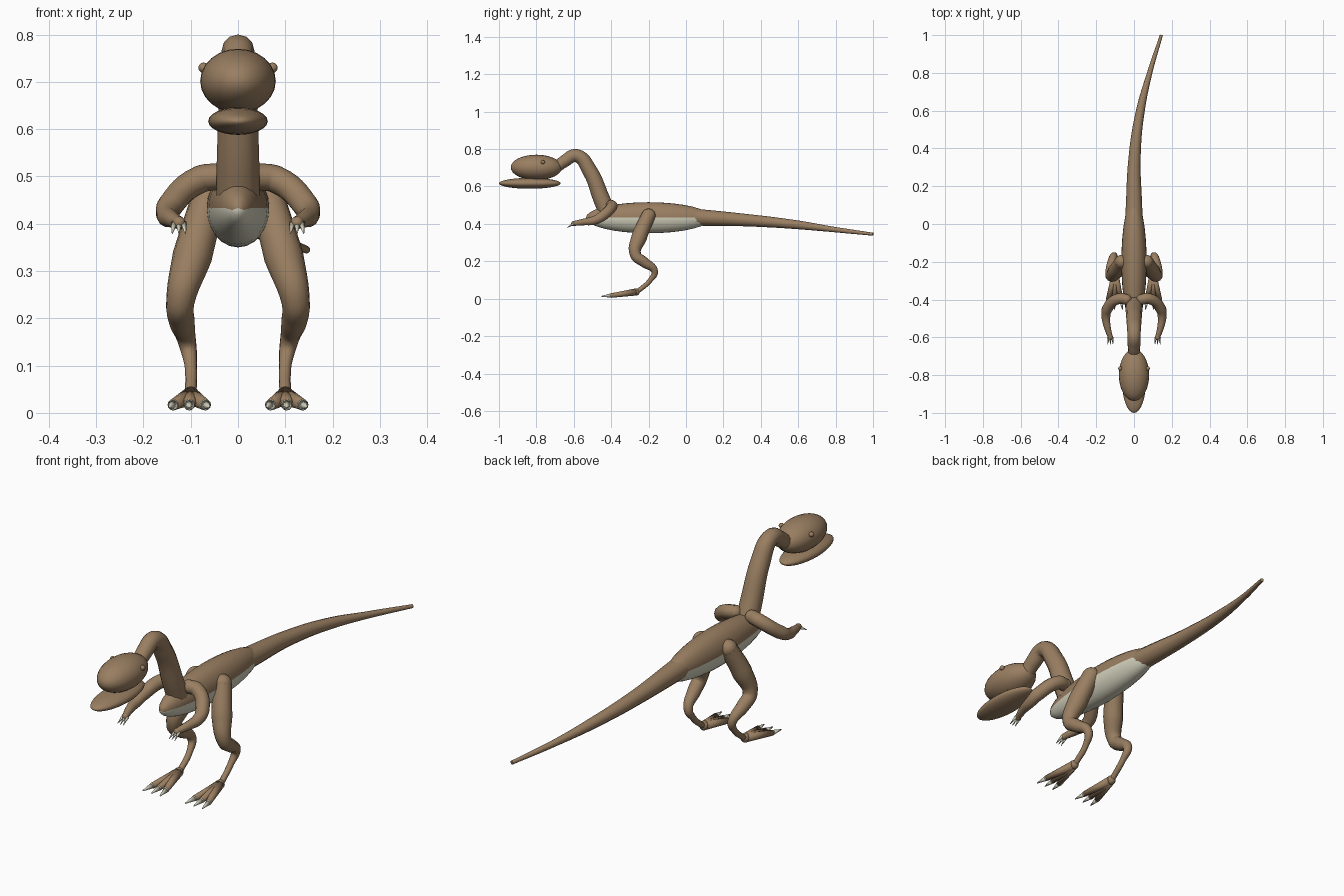
import bpy, bmesh, math
from mathutils import Vector, Matrix

cube = bpy.data.objects.get("Cube")
if cube:
    bpy.data.objects.remove(cube, do_unlink=True)


def material(name, rgb):
    m = bpy.data.materials.new(name)
    m.use_nodes = True
    m.diffuse_color = (*rgb, 1)
    m.node_tree.nodes["Principled BSDF"].inputs["Base Color"].default_value = (*rgb, 1)
    return m


BROWN = material("brown hide", (0.32, 0.21, 0.12))
PALE = material("pale belly and claws", (0.65, 0.63, 0.50))


def finish(bm, name, *mats):
    bmesh.ops.recalc_face_normals(bm, faces=bm.faces)
    for f in bm.faces:
        f.smooth = True
    mesh = bpy.data.meshes.new(name)
    bm.to_mesh(mesh)
    bm.free()
    for m in mats:
        mesh.materials.append(m)
    obj = bpy.data.objects.new(name, mesh)
    bpy.context.collection.objects.link(obj)
    return obj


def ball_mesh(center, radii, segs=24, rings=16):
    """Ellipsoid with its poles along y."""
    bm = bmesh.new()
    bmesh.ops.create_uvsphere(bm, u_segments=segs, v_segments=rings, radius=1)
    bm.transform(Matrix.Translation(center) @ Matrix.Diagonal((*radii, 1))
                 @ Matrix.Rotation(math.pi / 2, 4, 'X'))
    return bm


def ball(name, center, radii, mat=BROWN, segs=24, rings=16):
    return finish(ball_mesh(center, radii, segs, rings), name, mat)


def tube(name, points, mat=BROWN, sides=4, steps=6):
    """Tapered smooth tube through (x, y, z, radius) points."""
    curve = bpy.data.curves.new(name, 'CURVE')
    curve.dimensions = '3D'
    curve.bevel_depth = 1
    curve.bevel_resolution = sides
    curve.resolution_u = steps
    curve.use_fill_caps = True
    spline = curve.splines.new('BEZIER')
    spline.bezier_points.add(len(points) - 1)
    for bp, (x, y, z, r) in zip(spline.bezier_points, points):
        bp.co = (x, y, z)
        bp.radius = r
        bp.handle_left_type = bp.handle_right_type = 'AUTO'
    curve.materials.append(mat)
    obj = bpy.data.objects.new(name, curve)
    bpy.context.collection.objects.link(obj)
    bpy.ops.object.select_all(action='DESELECT')
    bpy.context.view_layer.objects.active = obj
    obj.select_set(True)
    bpy.ops.object.convert(target='MESH')
    bpy.ops.object.shade_smooth_by_angle(angle=math.radians(50))
    return obj


def cone(name, base, tip, r1, r2, mat, segs=10):
    base, tip = Vector(base), Vector(tip)
    d = tip - base
    bm = bmesh.new()
    bmesh.ops.create_cone(bm, cap_ends=True, segments=segs, radius1=r1, radius2=r2, depth=d.length)
    bm.transform(Matrix.Translation((base + tip) / 2) @ d.to_track_quat('Z', 'Y').to_matrix().to_4x4())
    return finish(bm, name, mat)


# Body with a jagged pale belly
bm = ball_mesh((0, -0.2, 0.433), (0.067, 0.335, 0.083))
bmesh.ops.triangulate(bm, faces=bm.faces)
for f in bm.faces:
    f.material_index = int(f.calc_center_median().z < 0.431)
finish(bm, "body", BROWN, PALE)

# Tail, neck and head
tube("tail", [(0, 0.02, 0.437, 0.047), (0, 0.1, 0.433, 0.043), (0.003, 0.35, 0.418, 0.032),
              (0.03, 0.58, 0.397, 0.024), (0.083, 0.8, 0.369, 0.014), (0.145, 1, 0.345, 0.008)])
tube("neck", [(0, -0.42, 0.46, 0.046), (0, -0.45, 0.53, 0.045), (0, -0.515, 0.685, 0.040),
              (0, -0.585, 0.765, 0.035), (0, -0.65, 0.735, 0.033), (0, -0.69, 0.705, 0.03)])
ball("head", (0, -0.8, 0.702), (0.08, 0.137, 0.068))
ball("lower_jaw", (0, -0.835, 0.617), (0.063, 0.165, 0.029))

ARM = [(0.04, -0.40, 0.50, 0.028), (0.08, -0.395, 0.494, 0.029), (0.142, -0.45, 0.44, 0.028),
       (0.149, -0.49, 0.419, 0.024), (0.14, -0.55, 0.410, 0.018), (0.125, -0.60, 0.402, 0.013)]
LEG = [(0.065, -0.2, 0.445, 0.037), (0.097, -0.25, 0.33, 0.042), (0.122, -0.27, 0.235, 0.030),
       (0.119, -0.225, 0.196, 0.028), (0.107, -0.168, 0.147, 0.019), (0.1, -0.19, 0.1, 0.013),
       (0.1, -0.262, 0.036, 0.012)]

# Paired parts
for side, s in (("left", 1), ("right", -1)):
    def flip(points):
        return [(s * p[0], *p[1:]) for p in points]

    ball(side + "_eye", (s * 0.073, -0.765, 0.73), (0.011, 0.011, 0.011), BROWN, 12, 8)

    tube(side + "_arm", flip(ARM))
    ball(side + "_shoulder", (s * 0.04, -0.40, 0.50), (0.028, 0.028, 0.028), BROWN, 16, 10)
    ball(side + "_hand", (s * 0.125, -0.60, 0.402), (0.014, 0.014, 0.014), BROWN, 12, 8)
    for i in (-1, 0, 1):
        cone(f"{side}_finger_claw_{i + 2}", (s * (0.125 + i * 0.01), -0.6, 0.401),
             (s * (0.125 + i * 0.014), -0.637, 0.379), 0.007, 0.001, PALE, 8)

    tube(side + "_leg", flip(LEG))
    ball(side + "_hip", (s * 0.065, -0.2, 0.445), (0.037, 0.037, 0.037), BROWN, 16, 10)
    ball(side + "_ankle", (s * 0.1, -0.268, 0.036), (0.019, 0.02, 0.02), BROWN, 16, 10)
    for i in (-1, 0, 1):
        x = 0.103 + i * 0.034
        tip = (s * x, -0.40, 0.017)
        cone(f"{side}_toe_{i + 2}", (s * 0.1, -0.268, 0.036), tip, 0.019, 0.012, BROWN, 12)
        ball(f"{side}_toe_end_{i + 2}", tip, (0.012, 0.012, 0.012), PALE, 12, 8)
        cone(f"{side}_toe_claw_{i + 2}", tip, (s * (x + i * 0.008), -0.453, 0.013),
             0.0115, 0.002, PALE, 10)
